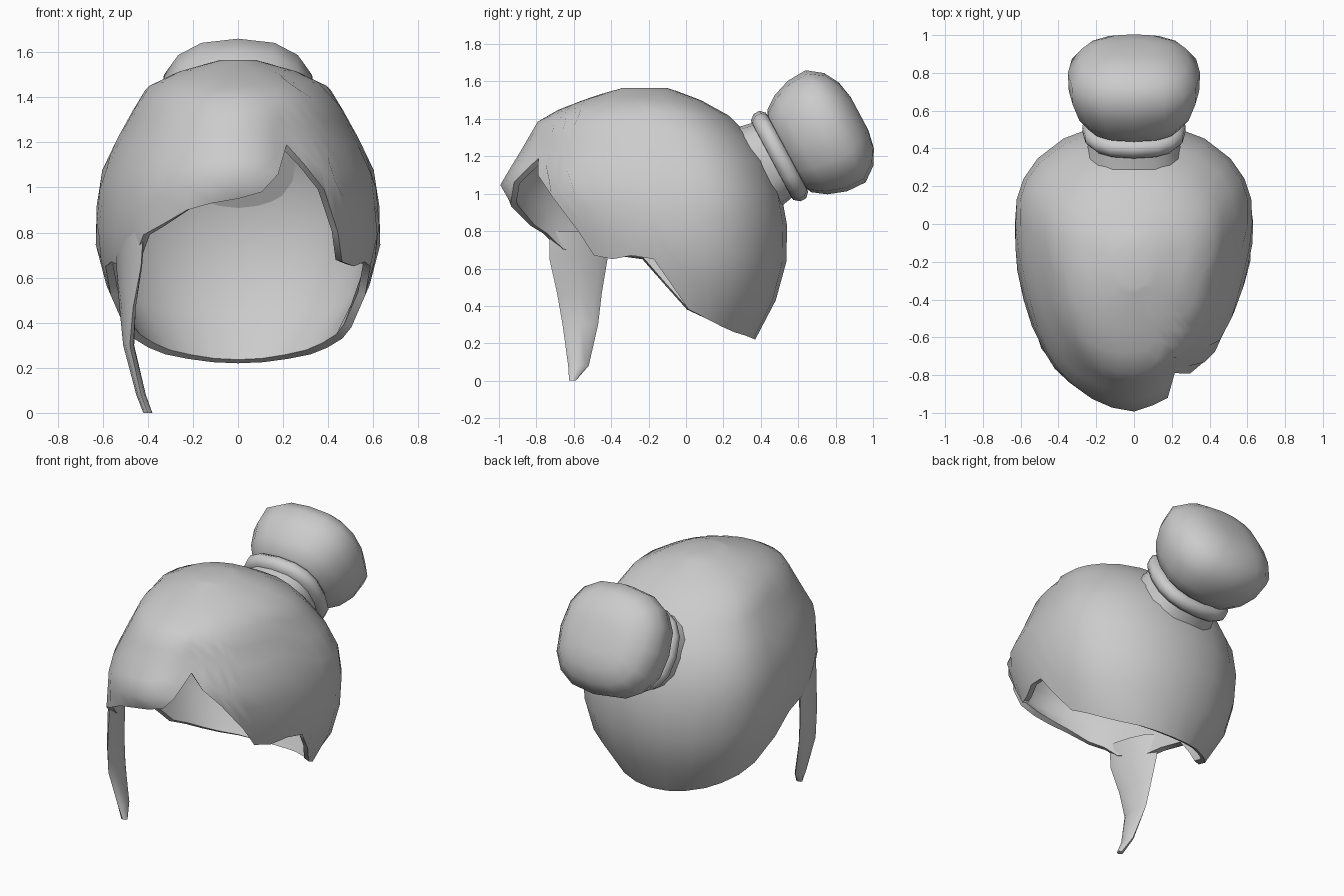
import bpy, bmesh, math
from mathutils import Vector

if "Cube" in bpy.data.objects:
    bpy.data.objects.remove(bpy.data.objects["Cube"])

hair_grey = bpy.data.materials.new("hair grey")
hair_grey.use_nodes = True
colour = (0.6, 0.6, 0.6, 1)
hair_grey.diffuse_color = colour
hair_grey.node_tree.nodes["Principled BSDF"].inputs["Base Color"].default_value = colour


def loft(name, rings, cap_end=True, thickness=0):
    """Join closed rings of points into one smooth surface."""
    bm = bmesh.new()
    rows = [[bm.verts.new(p) for p in ring] for ring in rings]
    n = len(rows[0])
    for upper, lower in zip(rows, rows[1:]):
        for i in range(n):
            j = (i + 1) % n
            bm.faces.new((upper[i], lower[i], lower[j], upper[j]))
    bm.faces.new(rows[0])
    if cap_end:
        bm.faces.new(rows[-1][::-1])
        bmesh.ops.recalc_face_normals(bm, faces=bm.faces)
    mesh = bpy.data.meshes.new(name)
    bm.to_mesh(mesh)
    bm.free()
    obj = bpy.data.objects.new(name, mesh)
    bpy.context.collection.objects.link(obj)
    mesh.materials.append(hair_grey)
    bpy.ops.object.select_all(action="DESELECT")
    obj.select_set(True)
    bpy.context.view_layer.objects.active = obj
    if thickness:
        mod = obj.modifiers.new("thickness", "SOLIDIFY")
        mod.thickness = thickness
        mod.offset = -1
        bpy.ops.object.modifier_apply(modifier=mod.name)
    bpy.ops.object.shade_smooth_by_angle(angle=math.radians(60))


def rounded(angle, squareness):
    """Sine and cosine of a slightly squared circle."""
    return [math.copysign(abs(v) ** (2 / squareness), v)
            for v in (math.sin(angle), math.cos(angle))]


def clamp(v):
    return max(0, min(1, v))


# Head outline by height: z, half width, front y, middle y, back y
OUTLINE = [
    (1.565, 0.08, -0.34, -0.22, -0.10),
    (1.52, 0.25, -0.50, -0.18, 0.04),
    (1.45, 0.40, -0.68, -0.12, 0.18),
    (1.39, 0.44, -0.79, -0.08, 0.27),
    (1.20, 0.545, -0.90, 0.0, 0.43),
    (1.05, 0.615, -0.995, 0.04, 0.50),
    (0.78, 0.64, -0.84, 0.04, 0.55),
    (0.62, 0.60, -0.78, 0.04, 0.535),
    (0.45, 0.55, -0.70, 0.04, 0.49),
    (0.33, 0.47, -0.60, 0.04, 0.43),
    (0.22, 0.36, -0.50, 0.04, 0.37),
]


def head_point(angle, z):
    """Point on the head surface; angle zero is the front, positive is left."""
    for a, b in zip(OUTLINE, OUTLINE[1:]):
        if z >= b[0]:
            break
    f = (z - a[0]) / (b[0] - a[0])
    wide, front, mid, back = (p + (q - p) * f for p, q in zip(a[1:], b[1:]))
    s, c = rounded(angle, 2.1)
    if s < 0:  # the fringe sweeps forward over the right temple
        front -= 0.16 * clamp((1.05 - z) / 0.27) * clamp(-1.6 * s)
    else:  # the left temple lies flatter
        front += 0.06 * clamp((1.4 - z) / 0.2) * clamp(2.5 * s) ** 2
    y = mid + (mid - front) * -c if c > 0 else mid - (back - mid) * c
    return Vector((s * wide, y, z))


# Hem height by angle: swept fringe, parting notch, left lobe, then shared sides
FRINGE = [(-46, 0.70), (-40, 0.79), (-32, 0.83), (-20, 0.90), (-10, 0.93), (0, 0.95),
          (9, 0.98), (16, 1.06), (22, 1.19), (29, 1.10), (37, 0.99), (43, 0.80), (48, 0.67)]
SIDE = [(57, 0.65), (66, 0.67), (75, 0.65), (81, 0.52), (88, 0.38), (100, 0.33),
        (113, 0.29), (127, 0.26), (145, 0.24), (163, 0.225)]
hem = [(-a, z) for a, z in reversed(SIDE)] + FRINGE + SIDE + [(180, 0.22)]

TOP, ROWS = OUTLINE[0][0], 10
rings = []
for r in range(ROWS + 1):
    drop = 1 - math.cos(r / ROWS * math.pi / 2)
    rings.append([head_point(math.radians(a), TOP - (TOP - z) * drop) for a, z in hem])
loft("hair_cap", rings, cap_end=False, thickness=0.035)

# Long right lock: front edge x, y, back edge x, y, height
LOCK = [(-0.42, -0.73, -0.53, -0.44, 0.80), (-0.43, -0.73, -0.535, -0.42, 0.65),
        (-0.465, -0.69, -0.515, -0.45, 0.47), (-0.48, -0.66, -0.49, -0.47, 0.30),
        (-0.43, -0.63, -0.43, -0.52, 0.08), (-0.40, -0.625, -0.40, -0.59, 0)]
rings = []
for fx, fy, bx, by, z in LOCK:
    front, back = Vector((fx, fy, z)), Vector((bx, by, z))
    mid, half = (front + back) / 2, (front - back) / 2
    side = Vector((-half.y, half.x, 0)).normalized() * (0.02 + 0.015 * z)
    rings.append([mid + half * math.cos(t) + side * math.sin(t)
                  for t in (k * math.pi / 4 for k in range(8))])
loft("long_right_lock", rings)


# Bun, its band and the gathered hair below, turned about a tilted axis
BASE = Vector((0, 0.5, 1.2))
AXIS = Vector((0, 0.88, 0.47)).normalized()
UP = Vector((0, -AXIS.z, AXIS.y))


def turned(name, profile, sides=16):
    around = [rounded(2 * math.pi * k / sides, 2.5) for k in range(sides)]
    loft(name, [[BASE + AXIS * u + UP * (r * c) + Vector((r * 1.03 * s, 0, 0))
                 for s, c in around] for u, r in profile])


turned("gathered_hair", [(-0.15, 0.25), (-0.09, 0.235), (0.04, 0.21)])
turned("bun_band", [(-0.05, 0.2), (-0.045, 0.24), (-0.015, 0.265),
                    (0.02, 0.265), (0.045, 0.24), (0.05, 0.2)])
turned("hair_bun", [(0.03, 0.19), (0.06, 0.25), (0.13, 0.30), (0.23, 0.335),
                    (0.34, 0.34), (0.42, 0.28), (0.465, 0.2), (0.485, 0.1)])
